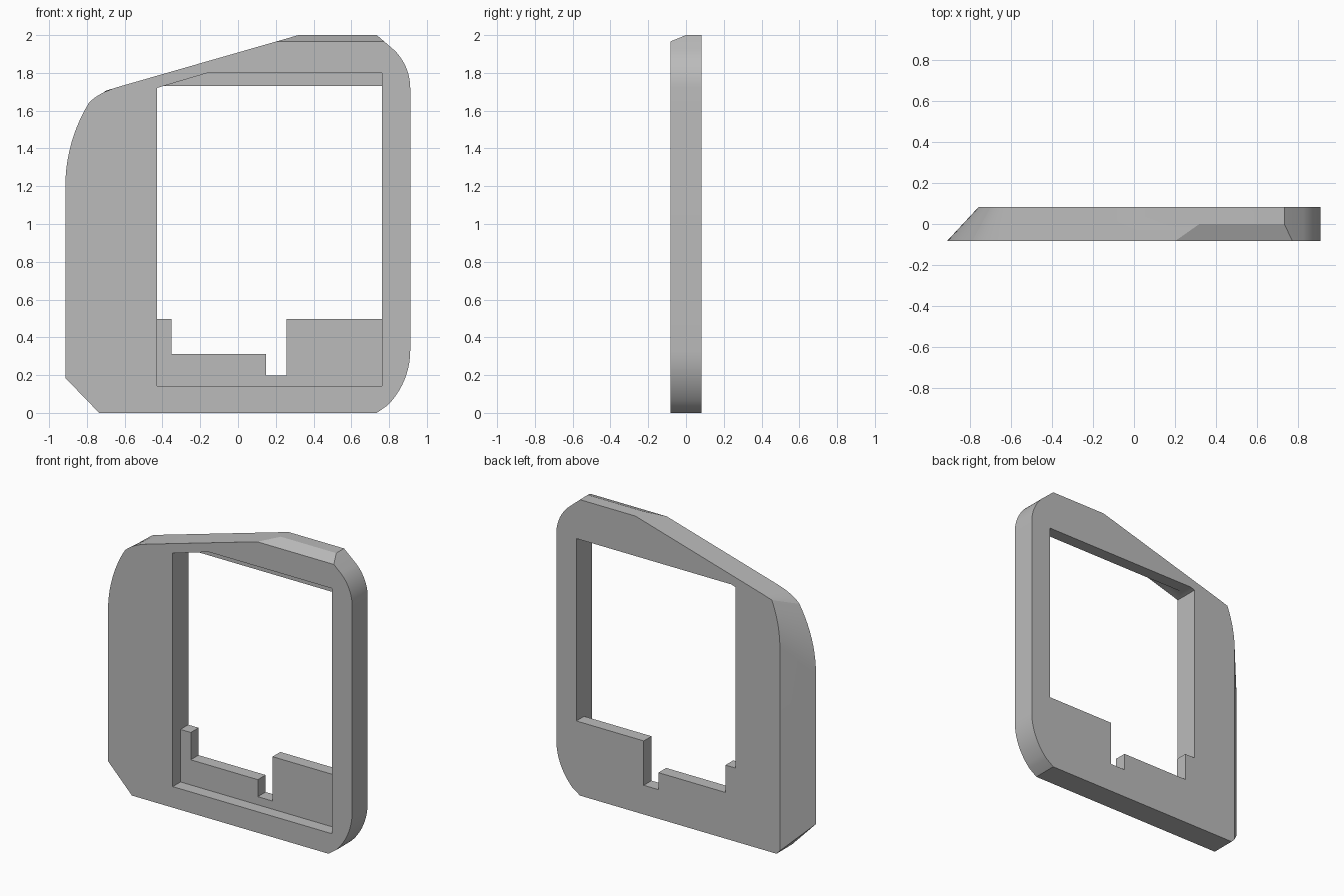
import bpy, bmesh
from math import sin, cos, radians, asin
from mathutils import Vector

if "Cube" in bpy.data.objects:
    bpy.data.objects.remove(bpy.data.objects["Cube"], do_unlink=True)

HALF = 0.083    # half the frame thickness
SEAT = 0.0      # depth of the pocket floor


def make_material(name, rgb):
    mat = bpy.data.materials.new(name)
    mat.use_nodes = True
    mat.diffuse_color = (*rgb, 1)
    mat.node_tree.nodes["Principled BSDF"].inputs["Base Color"].default_value = (*rgb, 1)
    return mat


def loft(name, front, back, y0, y1):
    """Solid between two x-z outlines that have matching points."""
    bm = bmesh.new()
    a = [bm.verts.new((x, y0, z)) for x, z in front]
    b = [bm.verts.new((x, y1, z)) for x, z in back]
    bm.faces.new(a)
    bm.faces.new(b[::-1])
    for i in range(len(a)):
        j = (i + 1) % len(a)
        bm.faces.new((a[i], b[i], b[j], a[j]))
    bmesh.ops.recalc_face_normals(bm, faces=bm.faces)
    mesh = bpy.data.meshes.new(name)
    bm.to_mesh(mesh)
    bm.free()
    obj = bpy.data.objects.new(name, mesh)
    bpy.context.collection.objects.link(obj)
    return obj


def arc(cx, cz, r, start, end, n=10):
    angles = [radians(start + (end - start) * i / n) for i in range(n + 1)]
    return [(cx + r * cos(t), cz + r * sin(t)) for t in angles]


def side_arc(x, z, dx, dz, n=10):
    """Arc that leaves the side upright and leans in by dx over a rise of dz."""
    r = (dx * dx + dz * dz) / (2 * dx)
    top = asin(dz / r)
    return [(x + r * (1 - cos(top * i / n)), z + r * sin(top * i / n)) for i in range(n + 1)]


def bend(p, q, r, n=8):
    p, q, r = Vector(p), Vector(q), Vector(r)
    return [tuple(p * (1 - t) ** 2 + q * 2 * t * (1 - t) + r * t * t)
            for t in (i / n for i in range(1, n + 1))]


# Outer outline: the right edge leans inwards towards the back
common = ([(0.32, 2.0), (0.735, 2.0)]
          + arc(0.632, 1.72, 0.28, 45, 0)
          + arc(0.502, 0.33, 0.41, 0, -45)
          + [(0.735, 0), (-0.735, 0)])
front = (common + [(-0.914, 0.185)] + side_arc(-0.914, 1.2, 0.124, 0.44)
         + bend((-0.79, 1.64), (-0.745, 1.694), (-0.62, 1.73)))
back = (common + [(-0.76, 0.026)] + side_arc(-0.76, 1.40, 0.06, 0.305)
        + bend((-0.70, 1.705), (-0.66, 1.718), (-0.62, 1.73)))
frame = loft("frame", front, back, -HALF, HALF)

# Sloped cut along the top front edge
bm = bmesh.new()
bm.from_mesh(frame.data)
bmesh.ops.bisect_plane(bm, geom=bm.verts[:] + bm.edges[:] + bm.faces[:], dist=1e-5,
                       plane_co=(0, -HALF, 1.966),
                       plane_no=(0, -0.034, HALF), clear_outer=True)
bmesh.ops.holes_fill(bm, edges=[e for e in bm.edges if e.is_boundary])
bmesh.ops.recalc_face_normals(bm, faces=bm.faces)
bm.to_mesh(frame.data)
bm.free()

# Front pocket, then the stepped opening through the back wall
pocket = [(-0.43, 0.142), (0.762, 0.142), (0.762, 1.8), (-0.16, 1.8), (-0.43, 1.72)]
opening = [(-0.43, 0.497), (-0.353, 0.497), (-0.353, 0.312), (0.148, 0.312),
           (0.148, 0.197), (0.258, 0.197), (0.258, 0.497), (0.762, 0.497),
           (0.762, 1.73), (-0.39625, 1.73), (-0.43, 1.72)]
cutters = [loft("pocket_cutter", pocket, pocket, -0.2, SEAT),
           loft("opening_cutter", opening, opening, SEAT - 0.02, 0.2)]

bpy.ops.object.select_all(action="DESELECT")
bpy.context.view_layer.objects.active = frame
frame.select_set(True)
for cutter in cutters:
    cutter.hide_render = True
    mod = frame.modifiers.new(cutter.name, "BOOLEAN")
    mod.operation = "DIFFERENCE"
    mod.solver = "EXACT"
    mod.object = cutter
    bpy.ops.object.modifier_apply(modifier=mod.name)
    bpy.data.objects.remove(cutter, do_unlink=True)

frame.data.materials.clear()
frame.data.materials.append(make_material("plain_grey", (0.5, 0.5, 0.5)))
bpy.ops.object.shade_smooth_by_angle(angle=radians(20))
